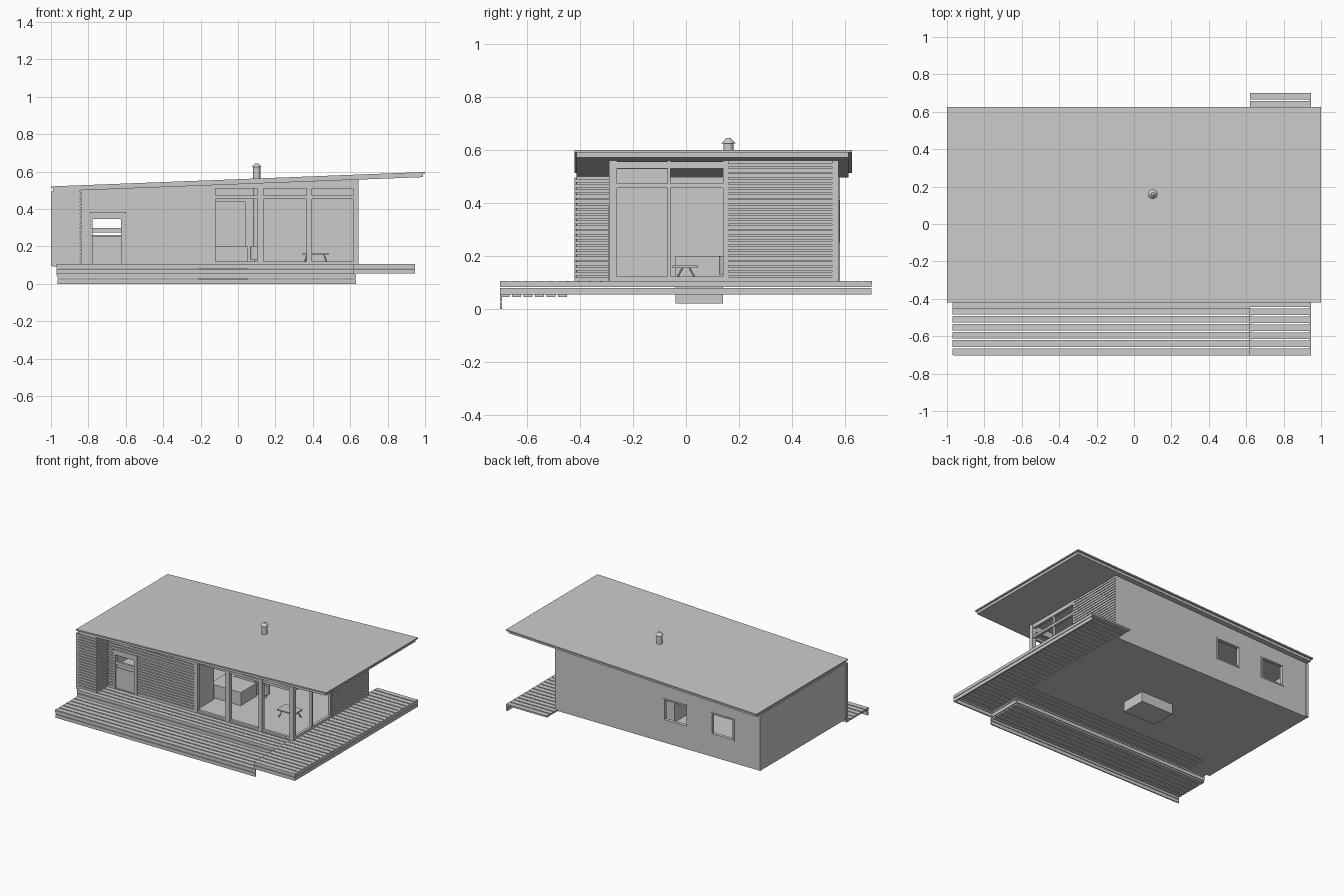
import bpy, bmesh, math
from mathutils import Vector, Matrix

if "Cube" in bpy.data.objects:
    bpy.data.objects.remove(bpy.data.objects["Cube"])


def under(x):
    # underside height of the sloping roof
    return 0.494 + 0.0385 * (x + 1)


def part(name, boxes):
    # one object from boxes (x0, x1, y0, y1, z0, z1); z1 None = up to the roof
    bm = bmesh.new()
    for x0, x1, y0, y1, z0, z1 in boxes:
        top = [under(x) if z1 is None else z1 for x in (x0, x1)]
        lo = [bm.verts.new((x, y, z0)) for x, y in ((x0, y0), (x1, y0), (x1, y1), (x0, y1))]
        hi = [bm.verts.new((x, y, t)) for x, y, t in
              ((x0, y0, top[0]), (x1, y0, top[1]), (x1, y1, top[1]), (x0, y1, top[0]))]
        bm.faces.new(lo[::-1])
        bm.faces.new(hi)
        for i in range(4):
            j = (i + 1) % 4
            bm.faces.new((lo[i], lo[j], hi[j], hi[i]))
    return finish(name, bm)


def finish(name, bm):
    me = bpy.data.meshes.new(name)
    bm.to_mesh(me)
    bm.free()
    ob = bpy.data.objects.new(name, me)
    bpy.context.collection.objects.link(ob)
    return ob


def slats(x0, x1, y0, y1, z0, z1, pitch=0.0195, gap=0.005):
    # horizontal cladding, trimmed where it would pierce the roof
    out = []
    z = z0
    while z + pitch - gap <= z1:
        t = z + pitch - gap
        xs = max(x0, (t - 0.494) / 0.0385 - 1)
        if xs < x1 - 0.005:
            out.append((xs, x1, y0, y1, z, t))
        z += pitch
    return out


def boards(x0, x1, y0, y1, ztop, pitch=0.0432, gap=0.008, thick=0.012):
    out = []
    n = round((y1 - y0) / pitch)
    p = (y1 - y0) / n
    for i in range(n):
        out.append((x0, x1, y0 + i * p, y0 + (i + 1) * p - gap, ztop - thick, ztop))
    return out


def rod(name, a, b, r1, r2, n=24):
    a, b = Vector(a), Vector(b)
    bm = bmesh.new()
    rot = (b - a).to_track_quat('Z', 'Y').to_matrix().to_4x4()
    bmesh.ops.create_cone(bm, cap_ends=True, segments=n, radius1=r1, radius2=r2,
                          depth=(b - a).length, matrix=Matrix.Translation((a + b) / 2) @ rot)
    ob = finish(name, bm)
    if n > 8:
        for p in ob.data.polygons:
            p.use_smooth = len(p.vertices) == 4
    return ob


F = 0.105          # floor level
YF, YB = -0.29, 0.575  # front and back wall lines

# sloping roof slab with thin overhanging top sheet
bm = bmesh.new()
for x0, x1, y0, y1, d0, d1 in ((-0.99, 0.99, -0.412, 0.612, 0, 0.02), (-1, 1, -0.42, 0.625, 0.018, 0.027)):
    ret = bmesh.ops.create_cube(bm, size=1)
    for v in ret['verts']:
        x = x1 if v.co.x > 0 else x0
        v.co = (x, y1 if v.co.y > 0 else y0, under(x) + (d1 if v.co.z > 0 else d0))
finish("roof", bm)

# floor plate and sunken box below it
part("floor", [(-0.995, 0.64, YF, YB, 0.092, F), (-0.995, -0.84, -0.42, YF, 0.092, F)])
part("sunken_box", [(-0.21, 0.05, -0.04, 0.14, 0.02, 0.092)])

# back wall with two window openings
WZ0, WZ1 = 0.25, 0.41
wins = [(-0.79, -0.6), (-0.42, -0.22)]
wall = []
edges = [-0.995, wins[0][0], wins[0][1], wins[1][0], wins[1][1], 0.64]
for i in range(5):
    a, b = edges[i], edges[i + 1]
    if i % 2:
        wall += [(a, b, YB - 0.025, YB, 0.095, WZ0), (a, b, YB - 0.025, YB, WZ1, None)]
    else:
        wall.append((a, b, YB - 0.025, YB, 0.095, None))
part("back_wall", wall)
frames = []
for a, b in wins:
    for u, v in ((a, a + 0.012), (b - 0.012, b)):
        frames.append((u, v, YB - 0.02, YB + 0.004, WZ0, WZ1))
    for u, v in ((WZ0, WZ0 + 0.01), (WZ1 - 0.01, WZ1)):
        frames.append((a, b, YB - 0.02, YB + 0.004, u, v))
part("window_frames", frames)

# left wall and corner boards
part("left_wall", [(-0.995, -0.975, -0.415, YB, 0.095, None)])
part("corner_boards", [(-0.999, -0.975, YB - 0.02, YB + 0.006, 0.095, None),
                       (-0.999, -0.985, -0.42, -0.4, 0.095, None)])

# projecting front-left block
part("side_block_wall", [(-0.99, -0.848, -0.412, -0.395, F, None),
                         (-0.86, -0.845, -0.412, YF, F, None)])
part("side_block_cladding", slats(-0.998, -0.838, -0.42, -0.411, F, 0.51)
     + slats(-0.846, -0.836, -0.42, YF, F, 0.51))

# recessed front wall with door opening
DX0, DX1, DZ = -0.79, -0.6, 0.385
part("front_wall", [(-0.845, DX0, YF + 0.008, YF + 0.025, F, None),
                    (DX1, -0.15, YF + 0.008, YF + 0.025, F, None),
                    (DX0, DX1, YF + 0.008, YF + 0.025, DZ, None)])
part("front_cladding", slats(-0.836, DX0, YF, YF + 0.009, F, DZ) + slats(DX1, -0.15, YF, YF + 0.009, F, DZ)
     + slats(-0.836, -0.15, YF, YF + 0.009, DZ + 0.002, 0.53))

# door with open upper light
part("door", [(DX0 + 0.012, DX1 - 0.025, YF + 0.01, YF + 0.022, F, 0.255),
              (DX0, DX0 + 0.013, YF - 0.004, YF + 0.025, F, DZ),
              (DX1 - 0.026, DX1, YF - 0.004, YF + 0.025, F, DZ),
              (DX0, DX1, YF - 0.004, YF + 0.025, 0.348, DZ),
              (DX0, DX1, YF + 0.005, YF + 0.02, 0.275, 0.298)])

# glazed corner: posts, transoms and rails
front = [(x, x + 0.03, YF, YF + 0.03, F, None) for x in (-0.15, 0.105, 0.365, 0.615)]
front += [(-0.15, 0.645, YF + 0.005, YF + 0.025, a, b) for a, b in ((F, 0.12), (0.455, 0.472))]
front += [(-0.15, 0.645, YF + 0.005, YF + 0.025, 0.51, None)]
part("front_glazing_frame", front)
side = [(0.62, 0.64, y, y + w, F, None) for y, w in ((-0.07, 0.012), (0.14, 0.02))]
side += [(0.62, 0.64, YF + 0.02, 0.16, a, b) for a, b in ((F, 0.122), (0.455, 0.472), (0.53, 0.556))]
part("side_glazing_frame", side)

# clad right wall
part("right_wall", [(0.615, 0.634, 0.15, YB, 0.095, None)])
part("right_cladding", slats(0.633, 0.645, 0.15, YB, F, 0.558))

# raised deck: front strip, right terrace and doubled fascia boards
part("front_deck", boards(-0.97, 0.62, -0.45, YF, F))
part("right_deck", boards(0.62, 0.945, -0.70, 0.709, F))
fascia = []
for a, b in ((0.055, 0.079), (0.083, 0.104)):
    fascia += [(-0.97, 0.62, -0.452, -0.442, a, b), (0.62, 0.945, -0.702, -0.692, a, b),
               (0.937, 0.946, -0.70, 0.70, a, b), (0.618, 0.627, -0.70, -0.45, a, b)]
part("deck_fascia", fascia)

# lower front step
part("step_boards", boards(-0.97, 0.62, -0.70, -0.44, 0.056))
part("step_fascia", [(-0.965, 0.63, -0.702, -0.694, a, b) for a, b in ((0.0, 0.024), (0.028, 0.05))])

# interior partition, kitchen counter and cupboard block
part("partition", [(-0.17, -0.15, YF + 0.02, -0.06, F, None)])
part("counter", [(-0.2, 0.05, -0.04, 0.14, F, 0.2)])
part("cupboard", [(-0.12, 0.04, 0.14, 0.3, F, 0.44)])

# low table with splayed legs
part("table_top", [(0.345, 0.485, -0.05, 0.045, 0.155, 0.164)])
for i, sx in enumerate((-1, 1)):
    for j, sy in enumerate((-1, 1)):
        rod(f"table_leg_{i}{j}", (0.415 + sx * 0.062, sy * 0.04, F), (0.415 + sx * 0.045, sy * 0.012, 0.157),
            0.004, 0.004, 6)

# stove, flue and cowl
rod("stove", (0.1, 0.16, 0.13), (0.1, 0.16, 0.2), 0.035, 0.035)
rod("stove_foot", (0.1, 0.16, F), (0.1, 0.16, 0.13), 0.015, 0.015)
rod("flue", (0.1, 0.16, 0.2), (0.1, 0.16, 0.628), 0.019, 0.019)
rod("flue_cowl", (0.1, 0.16, 0.624), (0.1, 0.16, 0.644), 0.026, 0.008)
